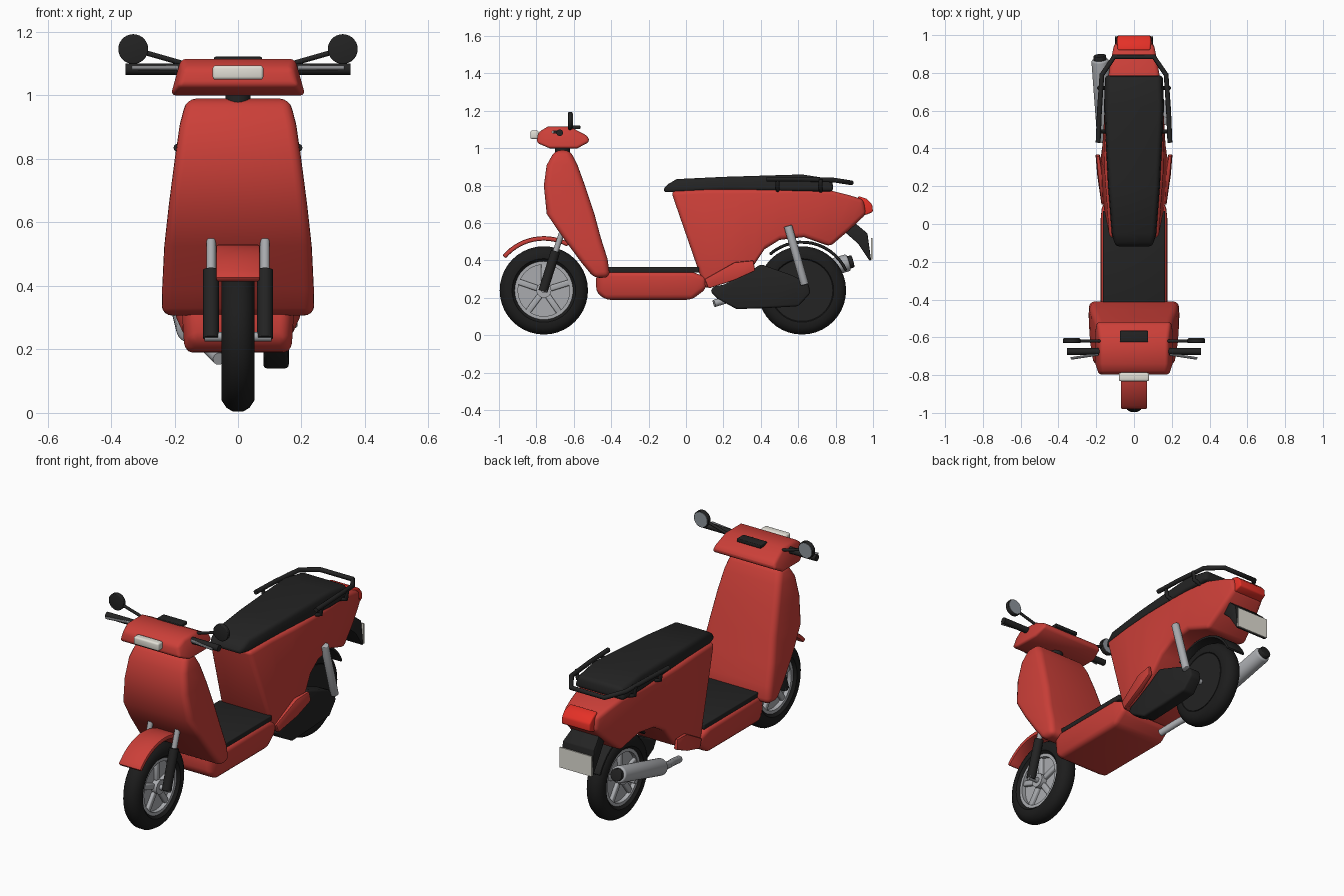
import bpy, bmesh
from math import sin, cos, pi, radians
from mathutils import Vector

if "Cube" in bpy.data.objects:
    bpy.data.objects.remove(bpy.data.objects["Cube"])


def material(name, r, g, b):
    m = bpy.data.materials.new(name)
    m.use_nodes = True
    m.diffuse_color = (r, g, b, 1)
    m.node_tree.nodes["Principled BSDF"].inputs["Base Color"].default_value = (r, g, b, 1)
    return m


RED = material("red paint", .6, .05, .04)
BLACK = material("black plastic", .017, .017, .017)
RUBBER = material("tyre rubber", .012, .012, .012)
SILVER = material("silver metal", .4, .41, .43)
GLASS = material("mirror glass", .27, .3, .33)
LAMP = material("cream lamp", .75, .73, .66)
TAIL = material("tail lamp red", .78, .03, .02)


def finish(ob, mat, bevel=0, segments=3):
    """Assign the colour, round the hard edges and smooth the rest."""
    ob.data.materials.append(mat)
    bpy.ops.object.select_all(action="DESELECT")
    ob.select_set(True)
    bpy.context.view_layer.objects.active = ob
    if bevel:
        mod = ob.modifiers.new("round", "BEVEL")
        mod.width, mod.segments = bevel, segments
        mod.limit_method, mod.angle_limit = "ANGLE", radians(35)
        bpy.ops.object.modifier_apply(modifier=mod.name)
    bpy.ops.object.shade_smooth_by_angle(angle=radians(40))
    return ob


def from_bmesh(name, bm):
    bmesh.ops.recalc_face_normals(bm, faces=bm.faces)
    me = bpy.data.meshes.new(name)
    bm.to_mesh(me)
    bm.free()
    ob = bpy.data.objects.new(name, me)
    bpy.context.collection.objects.link(ob)
    return ob


def loft(name, stations, mat, bevel=.02, segments=3):
    """Skin four-cornered sections: (y, z, half width) at each of two ends."""
    bm = bmesh.new()
    rings = []
    for (ya, za, wa), (yb, zb, wb) in stations:
        pts = [(-wa, ya, za), (wa, ya, za), (wb, yb, zb), (-wb, yb, zb)]
        rings.append([bm.verts.new(p) for p in pts])
    for a, b in zip(rings, rings[1:]):
        for i in range(4):
            j = (i + 1) % 4
            bm.faces.new((a[i], a[j], b[j], b[i]))
    bm.faces.new(rings[0])
    bm.faces.new(rings[-1])
    return finish(from_bmesh(name, bm), mat, bevel, segments)


def lathe(name, profile, y, z, mat, n=40):
    """Spin a closed (x, radius) outline about an axle along x."""
    bm = bmesh.new()
    rings = [[bm.verts.new((x, y + r * cos(2 * pi * k / n), z + r * sin(2 * pi * k / n)))
              for x, r in profile] for k in range(n)]
    for k in range(n):
        a, b = rings[k], rings[(k + 1) % n]
        for i in range(len(profile)):
            j = (i + 1) % len(profile)
            bm.faces.new((a[i], a[j], b[j], b[i]))
    return finish(from_bmesh(name, bm), mat)


def rod(name, a, b, r, mat, n=20, bevel=0):
    a, b = Vector(a), Vector(b)
    bpy.ops.mesh.primitive_cylinder_add(vertices=n, radius=r, depth=(b - a).length,
                                        location=(a + b) / 2)
    ob = bpy.context.object
    ob.name = name
    ob.rotation_euler = (b - a).to_track_quat("Z", "Y").to_euler()
    return finish(ob, mat, bevel)


def box(name, centre, size, mat, bevel=.008):
    bpy.ops.mesh.primitive_cube_add(size=1, location=centre)
    ob = bpy.context.object
    ob.name = name
    ob.scale = size
    bpy.ops.object.transform_apply(location=False, rotation=False, scale=True)
    return finish(ob, mat, bevel)


def tube(name, points, r, mat):
    cu = bpy.data.curves.new(name, "CURVE")
    cu.dimensions, cu.bevel_depth, cu.bevel_resolution = "3D", r, 3
    cu.use_fill_caps = True
    sp = cu.splines.new("POLY")
    sp.points.add(len(points) - 1)
    for p, co in zip(sp.points, points):
        p.co = (*co, 1)
    cu.materials.append(mat)
    ob = bpy.data.objects.new(name, cu)
    bpy.context.collection.objects.link(ob)


def fender(name, y, z, r, thick, width, start, end, mat, steps=14):
    arc = []
    for i in range(steps + 1):
        a = radians(start + (end - start) * i / steps)
        arc.append(tuple((y + q * cos(a), z + q * sin(a), width) for q in (r, r + thick)))
    loft(name, arc, mat, .008, 2)


# Wheels
TYRE = [(-.035, .155), (-.05, .17), (-.052, .2), (-.036, .224), (-.016, .236),
        (.016, .236), (.036, .224), (.052, .2), (.05, .17), (.035, .155)]
AXLE_Z, FRONT_Y, REAR_Y = .24, -.76, .62
for side, wy in (("front", FRONT_Y), ("rear", REAR_Y)):
    lathe(side + "_tyre", TYRE, wy, AXLE_Z, RUBBER)
    lathe(side + "_rim", [(-.036, .138), (-.036, .162), (.036, .162), (.036, .138)],
          wy, AXLE_Z, SILVER)
    rod(side + "_hub", (-.045, wy, AXLE_Z), (.045, wy, AXLE_Z), .04, SILVER)
    rod(side + "_wheel_web", (-.012, wy, AXLE_Z), (.012, wy, AXLE_Z), .145, SILVER, 40)
    for k in range(5):
        a = 2 * pi * k / 5 + .3
        spoke = box(f"{side}_spoke_{k + 1}", (0, wy + .09 * cos(a), AXLE_Z + .09 * sin(a)),
                    (.06, .11, .032), SILVER)
        spoke.rotation_euler.x = a
rod("rear_hub_cover", (.03, REAR_Y, AXLE_Z), (.05, REAR_Y, AXLE_Z), .165, BLACK, 40)

# Front fork and fenders
rod("front_axle", (-.105, FRONT_Y, AXLE_Z), (.105, FRONT_Y, AXLE_Z), .015, SILVER)
for s, side in ((1, "left"), (-1, "right")):
    rod(side + "_fork_lower", (s * .085, -.765, .235), (s * .085, -.697, .45), .025, BLACK)
    rod(side + "_fork_upper", (s * .085, -.70, .44), (s * .085, -.665, .545), .015, SILVER)
fender("front_fender", FRONT_Y, AXLE_Z, .266, .024, .07, 140, 62, RED)
fender("rear_hugger", REAR_Y, AXLE_Z, .25, .016, .06, 132, 24, BLACK)

# Front shield: front edge and back edge from top to bottom
loft("front_shield", [
    ((-.70, .99, .165), (-.62, .99, .16)),
    ((-.745, .91, .184), (-.58, .91, .18)),
    ((-.76, .80, .2), (-.54, .80, .195)),
    ((-.745, .65, .22), (-.49, .65, .21)),
    ((-.66, .525, .234), (-.455, .52, .225)),
    ((-.56, .39, .24), (-.42, .41, .235)),
    ((-.49, .305, .24), (-.405, .31, .24))], RED, .032, 4)
rod("steering_stem", (0, -.66, .95), (0, -.66, 1.03), .04, BLACK)

# Handlebar head, lamp and display: bottom and top from front to back
loft("handlebar_head", [
    ((-.80, 1.03, .19), (-.79, 1.085, .17)),
    ((-.73, 1.0, .212), (-.74, 1.115, .18)),
    ((-.58, 1.0, .212), (-.62, 1.115, .18)),
    ((-.515, 1.035, .2), (-.525, 1.065, .19))], RED, .02)
box("headlight", (0, -.81, 1.072), (.16, .045, .045), LAMP, .01)
box("display", (0, -.595, 1.112), (.15, .06, .02), BLACK, .004)
for s, side in ((1, "left"), (-1, "right")):
    rod(side + "_grip", (s * .18, -.675, 1.083), (s * .355, -.675, 1.083), .018, BLACK, 16)
    rod(side + "_lever", (s * .19, -.69, 1.087), (s * .335, -.712, 1.087), .007, SILVER, 8)
    rod(side + "_mirror_stem", (s * .17, -.62, 1.1), (s * .30, -.62, 1.137), .008, BLACK, 10)
    rod(side + "_mirror", (s * .33, -.63, 1.146), (s * .33, -.607, 1.146), .047, BLACK, 28, .004)
    rod(side + "_mirror_glass", (s * .33, -.608, 1.146), (s * .33, -.604, 1.146), .041, GLASS, 28)

# Step-through floor
loft("floor_body", [
    ((-.48, .23, .15), (-.48, .33, .16)),
    ((-.43, .19, .168), (-.43, .34, .178)),
    ((.03, .19, .168), (.03, .34, .178)),
    ((.11, .25, .165), (.11, .31, .17))], RED, .025)
box("floor_mat", (0, -.18, .35), (.33, .5, .03), BLACK, .005)

# Rear body: bottom and top from front to tail
loft("rear_body", [
    ((.10, .25, .165), (-.08, .77, .13)),
    ((.2, .275, .172), (.1, .78, .142)),
    ((.35, .355, .178), (.28, .78, .155)),
    ((.42, .46, .168), (.4, .78, .157)),
    ((.5, .51, .162), (.5, .78, .157)),
    ((.63, .525, .155), (.63, .78, .152)),
    ((.77, .475, .135), (.77, .775, .138)),
    ((.87, .56, .12), (.87, .75, .122)),
    ((.965, .65, .1), (.95, .725, .108))], RED, .022)
for s, side in ((1, "left"), (-1, "right")):
    fin = loft(side + "_side_fin", [
        ((.12, .25, .012), (.1, .3, .012)),
        ((.26, .295, .016), (.26, .39, .012)),
        ((.37, .345, .012), (.36, .40, .008))], RED, .006, 2)
    for v in fin.data.vertices:
        v.co.x += s * (.16 + max(0, v.co.y - .1) * .12)

# Seat and grab rail
loft("seat", [
    ((-.125, .765, .1), (-.11, .80, .095)),
    ((-.06, .765, .12), (-.05, .835, .11)),
    ((.2, .775, .14), (.2, .847, .13)),
    ((.62, .77, .162), (.62, .86, .148)),
    ((.79, .77, .158), (.78, .835, .14))], BLACK, .022)
rail = [(.19, .43, .835), (.183, .6, .835), (.17, .79, .83), (.105, .885, .815)]
tube("grab_rail", rail + [(-x, y, z) for x, y, z in reversed(rail)], .013, BLACK)
for s, side in ((1, "left"), (-1, "right")):
    for k, y in enumerate((.49, .72)):
        tube(f"{side}_rail_bracket_{k + 1}",
             [(s * .185, y, .835), (s * .18, y, .785), (s * .13, y, .77)], .011, BLACK)

# Tail lamp, plate holder and plate
loft("tail_lamp", [
    ((.92, .64, .09), (.92, .745, .085)),
    ((.965, .645, .092), (.965, .73, .09)),
    ((1.0, .66, .088), (.995, .70, .088))], TAIL, .008)
loft("plate_holder", [
    ((.84, .56, .08), (.88, .62, .08)),
    ((.92, .49, .1), (.97, .545, .1)),
    ((.98, .40, .1), (.99, .40, .1))], BLACK, .005, 2)
box("plate", (0, .992, .462), (.2, .008, .115), LAMP, 0)

# Drive housing, shock absorber and exhaust
housing = loft("drive_housing", [
    ((.13, .235, .03), (.15, .262, .03)),
    ((.17, .195, .038), (.2, .27, .038)),
    ((.27, .14, .04), (.33, .335, .04)),
    ((.42, .145, .04), (.4, .38, .04)),
    ((.6, .155, .04), (.57, .32, .04)),
    ((.665, .225, .036), (.655, .275, .036))], BLACK, .012)
housing.location.x = .12
rod("shock_absorber", (.165, .545, .585), (.165, .635, .27), .022, SILVER, 18, .004)
rod("rear_axle", (-.12, REAR_Y, AXLE_Z), (.1, REAR_Y, AXLE_Z), .015, SILVER)
tube("exhaust_pipe", [(-.06, .15, .17), (-.09, .25, .2), (-.14, .36, .24), (-.15, .47, .275)],
     .02, SILVER)
rod("muffler", (-.148, .44, .262), (-.18, .87, .39), .046, SILVER, 28, .01)
rod("muffler_cap", (-.179, .86, .387), (-.182, .892, .396), .034, BLACK, 24, .004)
